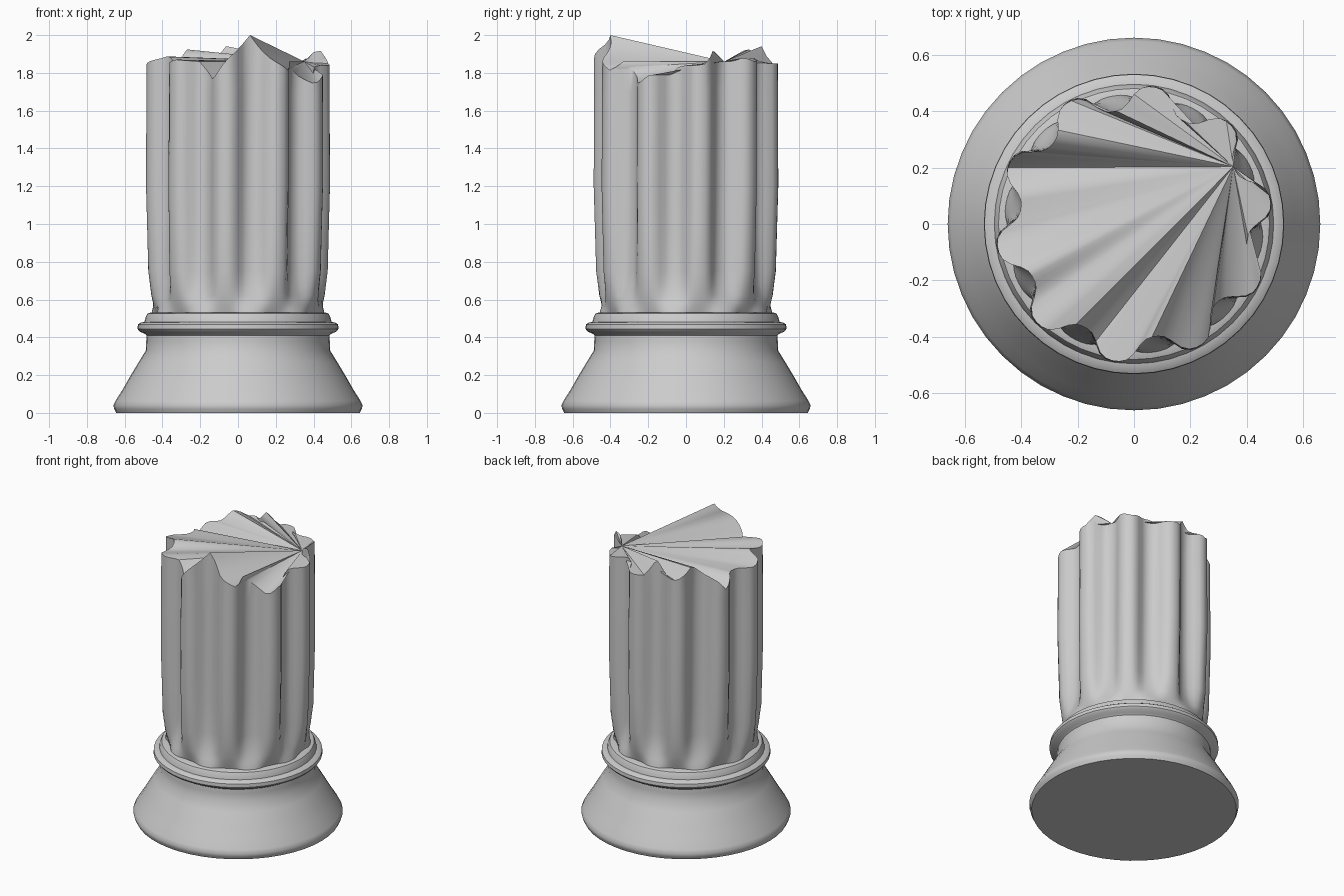
import bpy, math

if "Cube" in bpy.data.objects:
    bpy.data.objects.remove(bpy.data.objects["Cube"])


def make_object(name, verts, faces, angle):
    mesh = bpy.data.meshes.new(name)
    mesh.from_pydata(verts, [], faces)
    mesh.update()
    obj = bpy.data.objects.new(name, mesh)
    bpy.context.collection.objects.link(obj)
    bpy.ops.object.select_all(action='DESELECT')
    obj.select_set(True)
    bpy.context.view_layer.objects.active = obj
    bpy.ops.object.shade_smooth_by_angle(angle=math.radians(angle))
    return obj


def ring_faces(rows, n):
    return [(r * n + i, r * n + (i + 1) % n, (r + 1) * n + (i + 1) % n, (r + 1) * n + i)
            for r in range(rows - 1) for i in range(n)]


def interp(points, x):
    for (x0, y0), (x1, y1) in zip(points, points[1:]):
        if x <= x1:
            return y0 + (y1 - y0) * (x - x0) / (x1 - x0)
    return points[-1][1]


# Flared base with moulded collar, turned from a profile
profile = [(0.645, 0), (0.655, 0.02), (0.66, 0.04), (0.648, 0.065), (0.61, 0.125),
           (0.57, 0.195), (0.525, 0.27), (0.488, 0.33), (0.486, 0.38), (0.484, 0.41),
           (0.495, 0.42), (0.52, 0.43), (0.532, 0.445), (0.53, 0.468), (0.515, 0.478),
           (0.495, 0.482), (0.49, 0.505), (0.48, 0.525), (0.46, 0.532)]
n = 48
verts = [(r * math.cos(math.tau * i / n), r * math.sin(math.tau * i / n), z)
         for r, z in profile for i in range(n)]
faces = ring_faces(len(profile), n)
faces.append(tuple(reversed(range(n))))
faces.append(tuple(range((len(profile) - 1) * n, len(profile) * n)))
make_object("column_base", verts, faces, 40)

# Broken rim heights by angle in degrees
rim = [(0, 1.84), (7, 1.84), (13, 1.85), (19, 1.93), (25, 1.87), (30, 1.86), (40, 1.88),
       (48, 1.86), (62, 1.88), (75, 1.85), (90, 1.85), (98, 1.95), (106, 1.88),
       (118, 1.86), (130, 1.93), (140, 1.87), (149, 1.84), (156, 1.77), (164, 1.84),
       (187, 1.84), (205, 1.89), (218, 1.85), (228, 1.87), (240, 1.86), (253, 1.76),
       (262, 1.86), (279, 2.0), (292, 1.87), (304, 1.81), (309, 1.86), (318, 1.80),
       (328, 1.74), (337, 1.79), (348, 1.79), (354, 1.83), (360, 1.84)]

# Fluted shaft: ridge and valley radii by height, ten ridges
ridge = [(0.5, 0.425), (0.54, 0.44), (0.62, 0.462), (0.75, 0.48), (1.2, 0.493), (2, 0.49)]
valley = [(0.5, 0.465), (0.54, 0.458), (0.6, 0.435), (0.68, 0.415), (0.8, 0.405), (2, 0.405)]
levels = [0.5, 0.54, 0.58, 0.62, 0.68, 0.75, 0.95, 1.2, 1.45, 1.7, None]
n = 120
verts = []
for level in levels:
    for i in range(n):
        a = 360 * i / n
        z = interp(rim, a) if level is None else level
        wave = math.cos(math.radians(10 * (a - 9 - 0.8 * (z - 0.5))))
        t = 0.5 + 0.5 * math.tanh(1.3 * wave) / math.tanh(1.3)
        r = interp(valley, z) * (1 - t) + interp(ridge, z) * t
        verts.append((r * math.cos(math.radians(a)), r * math.sin(math.radians(a)), z))
faces = ring_faces(len(levels), n)
faces.append(tuple(reversed(range(n))))

# Fractured top: a fan of splinters from one rim point
top = (len(levels) - 1) * n
apex = 10
faces += [(top + apex, top + (apex + k) % n, top + (apex + k + 1) % n) for k in range(1, n - 1)]
make_object("fluted_shaft", verts, faces, 35)
